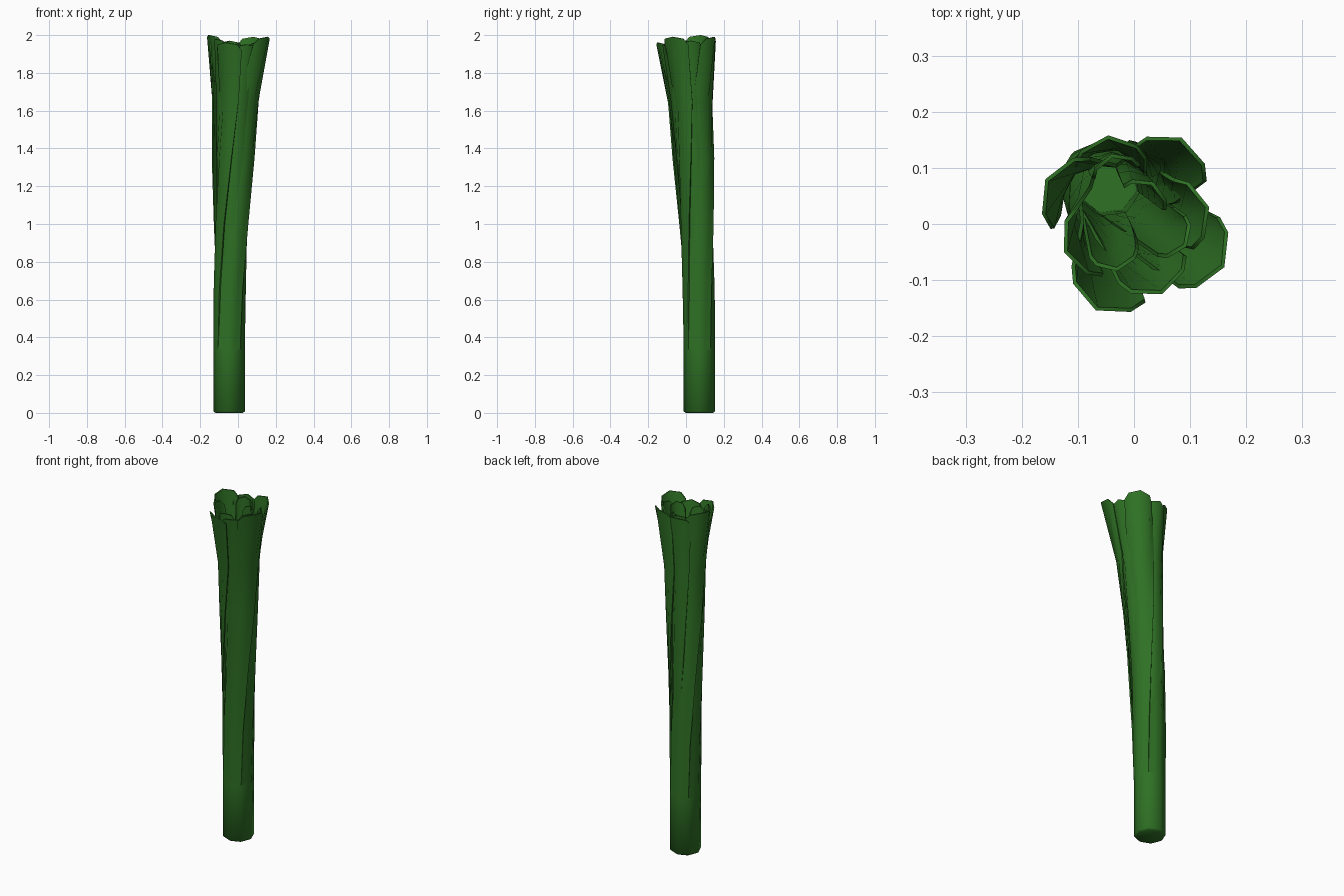
import bpy, bmesh, math
from mathutils import Vector

if "Cube" in bpy.data.objects:
    bpy.data.objects.remove(bpy.data.objects["Cube"])

green = bpy.data.materials.new("leaf green")
green.diffuse_color = (0.028, 0.165, 0.018, 1)
green.use_nodes = True
green.node_tree.nodes["Principled BSDF"].inputs["Base Color"].default_value = green.diffuse_color
AXIS = Vector((-0.047, 0.071))      # the stem stands off centre
STEM_R = 0.083


def direction(deg):
    return Vector((math.cos(math.radians(deg)), math.sin(math.radians(deg))))


def finish(bm, name, thickness=0):
    me = bpy.data.meshes.new(name)
    bm.to_mesh(me)
    bm.free()
    me.materials.append(green)
    ob = bpy.data.objects.new(name, me)
    bpy.context.collection.objects.link(ob)
    bpy.ops.object.select_all(action='DESELECT')
    ob.select_set(True)
    bpy.context.view_layer.objects.active = ob
    if thickness:
        solid = ob.modifiers.new("thickness", 'SOLIDIFY')
        solid.thickness = thickness
        solid.offset = -1
        bpy.ops.object.modifier_apply(modifier=solid.name)
    bpy.ops.object.shade_smooth_by_angle(angle=math.radians(55))


# Stem: short eight-sided cylinder with a slightly rounded foot
bm = bmesh.new()
rings = []
for r, z in ((0.072, 0), (STEM_R, 0.008), (STEM_R, 0.34)):
    rings.append([bm.verts.new((*(AXIS + direction(45 * i) * r), z)) for i in range(8)])
for a, b in zip(rings, rings[1:]):
    for i in range(8):
        bm.faces.new((a[i], a[(i + 1) % 8], b[(i + 1) % 8], b[i]))
bm.faces.new(rings[0][::-1])
bm.faces.new(rings[-1])
finish(bm, "stem")


def leaf(name, base_deg, base_r, tip_deg, apex, tip_r, top, dip):
    """Curved strip that wraps the stem at its foot and flares at its tip."""
    bm = bmesh.new()
    tip_c = Vector(apex) - direction(tip_deg) * tip_r
    foot_angles = (-45, -22.5, 0, 22.5, 45)
    tip_angles = (-70, -47, 0, 47, 70)
    rows = []
    for z, bump in ((0.335, 0), (0.65, 0), (1.0, 0.2), (1.35, 0.6), (1.65, 1), (top, 0)):
        k = ((z - 0.335) / (top - 0.335)) ** 1.7
        deg = base_deg + (tip_deg - base_deg) * k
        c = AXIS.lerp(tip_c, k) - direction(deg) * dip * bump
        r = base_r + (tip_r - base_r) * k
        row = []
        for i in range(5):
            ang = foot_angles[i] + (tip_angles[i] - foot_angles[i]) * k
            # flat sides at the foot, so it lies flush with the stem
            flat = 1 - 0.076 * (1 - k) if i % 2 else 1
            cut = (0.04, 0.01, 0, 0.01, 0.04)[i] if z == top else 0
            row.append(bm.verts.new((*(c + direction(deg + ang) * r * flat), z - cut)))
        rows.append(row)
    for a, b in zip(rows, rows[1:]):
        for i in range(4):
            bm.faces.new((a[i], a[i + 1], b[i + 1], b[i]))
    finish(bm, name, 0.007)


# Outer leaves, twisting round the stem
outer = [(-30, (0.161, -0.077), 1.99), (65, (0.085, 0.154), 1.99),
         (151, (-0.158, 0.08), 2.0), (244, (-0.068, -0.154), 1.96)]
for i, (deg, apex, top) in enumerate(outer):
    leaf(f"outer_leaf_{i + 1}", -90 + 90 * i, STEM_R, deg, apex, 0.078, top, 0.025)

# Middle leaves, filling the gaps
middle = [(15, (0.134, 0.03), 1.97), (95, (-0.046, 0.158), 1.97),
          (202, (-0.125, -0.05), 1.98), (292, (0.05, -0.125), 1.95)]
for i, (deg, apex, top) in enumerate(middle):
    leaf(f"middle_leaf_{i + 1}", -40 + 90 * i, 0.073, deg, apex, 0.07, top, 0.012)

# Inner leaves, smaller and closer together
inner = [(-35, (0.094, -0.04), 1.96), (-80, (-0.03, -0.084), 1.95),
         (105, (-0.04, 0.125), 1.97), (60, (0.035, 0.075), 1.95)]
for i, (deg, apex, top) in enumerate(inner):
    leaf(f"inner_leaf_{i + 1}", deg - 25, 0.06, deg, apex, 0.048, top, 0)
